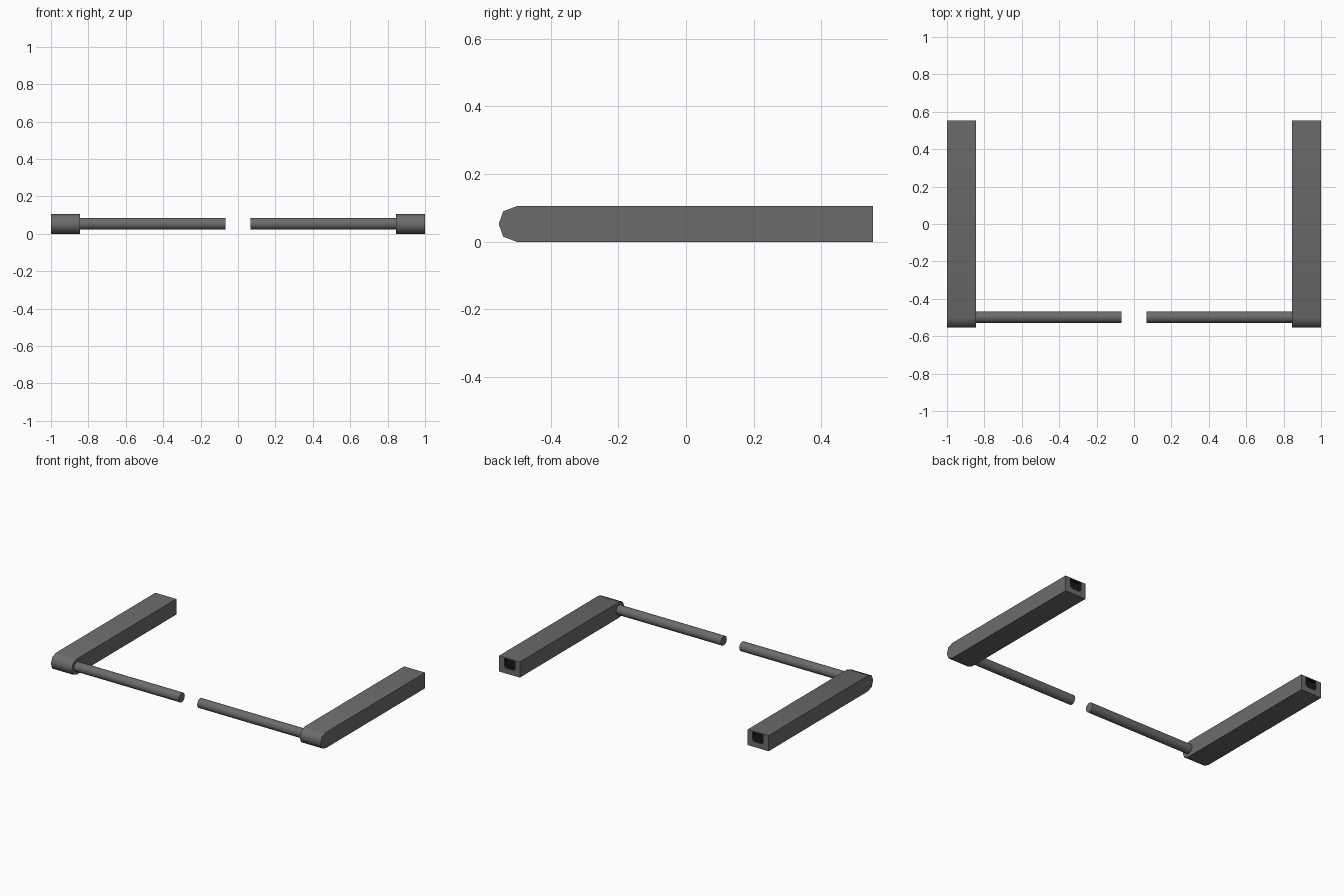
import bpy, bmesh, math
from mathutils import Matrix, Vector

if "Cube" in bpy.data.objects:
    bpy.data.objects.remove(bpy.data.objects["Cube"])


def material(name, value):
    m = bpy.data.materials.new(name)
    m.diffuse_color = (value, value, value, 1)
    m.use_nodes = True
    m.node_tree.nodes["Principled BSDF"].inputs["Base Color"].default_value = m.diffuse_color
    return m


GREY = material("dark grey", 0.15)
BLACK = material("black", 0.01)


def finish(name, bm, mats):
    bmesh.ops.recalc_face_normals(bm, faces=bm.faces)
    me = bpy.data.meshes.new(name)
    bm.to_mesh(me)
    bm.free()
    for m in mats:
        me.materials.append(m)
    ob = bpy.data.objects.new(name, me)
    bpy.context.collection.objects.link(ob)
    bpy.ops.object.select_all(action='DESELECT')
    bpy.context.view_layer.objects.active = ob
    ob.select_set(True)
    bpy.ops.object.shade_smooth_by_angle(angle=math.radians(55))
    return ob


def prism(bm, points, offset, mat=0):
    """Extrude a closed outline along an offset."""
    f = bm.faces.new([bm.verts.new(p) for p in points])
    r = bmesh.ops.extrude_face_region(bm, geom=[f], use_keep_orig=True)
    bmesh.ops.translate(bm, vec=Vector(offset),
                        verts=[v for v in r["geom"] if isinstance(v, bmesh.types.BMVert)])
    for face in bm.faces:
        face.material_index = mat


# side outline of the arm (y, z) and outline of the socket in its back end (x, z)
ARM = [(0.553, 0), (0.553, 0.105), (-0.5, 0.105), (-0.54, 0.09),
       (-0.553, 0.0525), (-0.54, 0.015), (-0.5, 0)]
SOCKET = [(0.88, 0.098), (0.88, 0.046), (0.893, 0.036),
          (0.947, 0.036), (0.96, 0.046), (0.96, 0.098)]

for side, s in (("left", -1), ("right", 1)):
    # socket cutter
    bm = bmesh.new()
    prism(bm, [(s * x, 0.53, z) for x, z in SOCKET], (0, 0.1, 0))
    cutter = finish(side + "_socket_cutter", bm, [BLACK])
    cutter.hide_render = True

    # arm with rounded front end and dark socket
    bm = bmesh.new()
    prism(bm, [(s * 0.845, y, z) for y, z in ARM], (s * 0.155, 0, 0))
    arm = finish(side + "_arm", bm, [GREY, BLACK])
    cut = arm.modifiers.new("socket", 'BOOLEAN')
    cut.operation = 'DIFFERENCE'
    cut.solver = 'EXACT'
    cut.material_mode = 'TRANSFER'
    cut.object = cutter
    bpy.context.view_layer.objects.active = arm
    bpy.ops.object.modifier_apply(modifier="socket")
    bpy.data.objects.remove(cutter)

    # round rod reaching toward the middle
    bm = bmesh.new()
    bmesh.ops.create_cone(
        bm, cap_ends=True, segments=16, radius1=0.0315, radius2=0.0315, depth=0.787,
        matrix=Matrix.Translation((s * 0.4615, -0.498, 0.0535)) @ Matrix.Rotation(math.pi / 2, 4, 'Y'))
    finish(side + "_rod", bm, [GREY])
